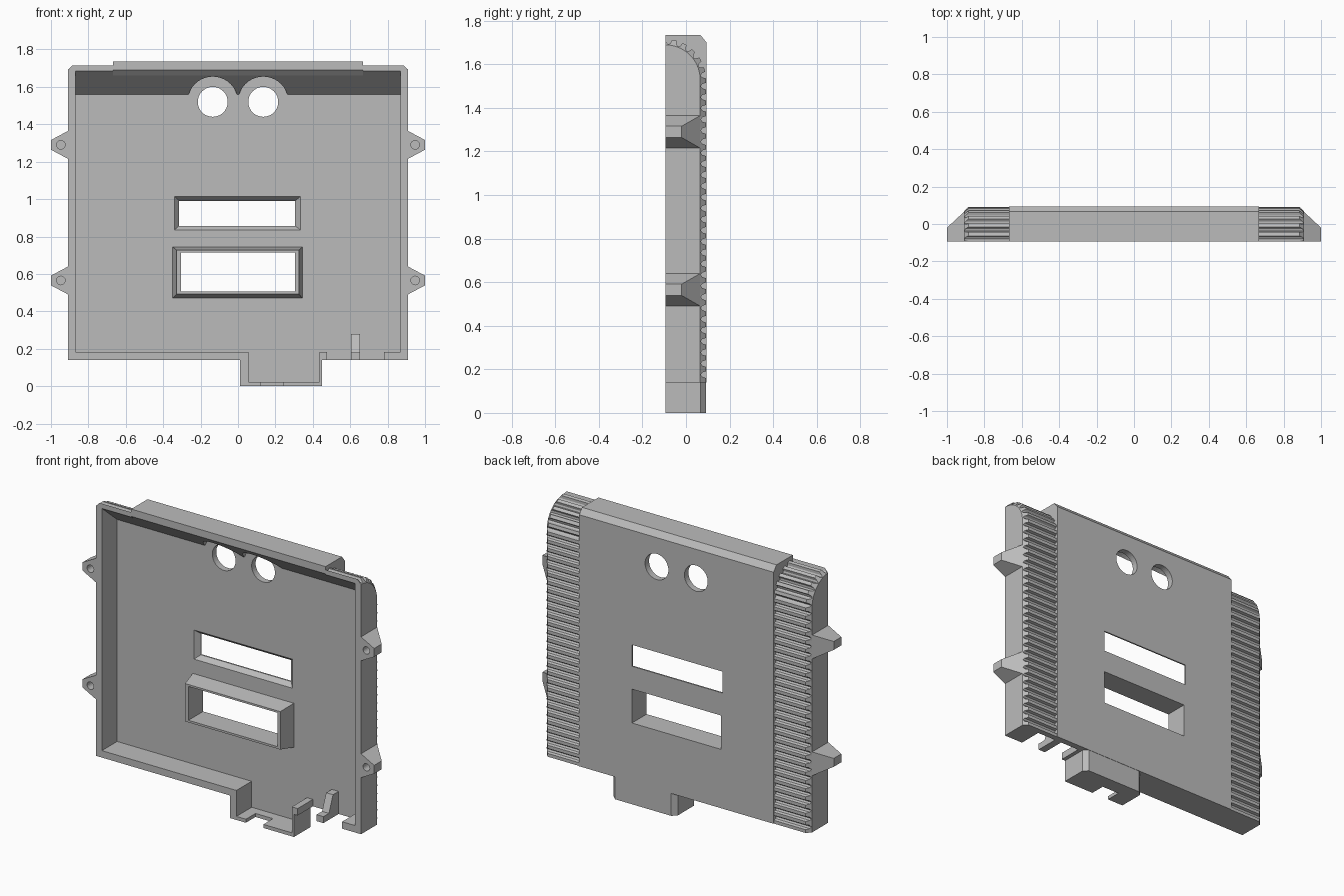
import bpy, bmesh, math
from mathutils import Vector

if "Cube" in bpy.data.objects:
    bpy.data.objects.remove(bpy.data.objects["Cube"], do_unlink=True)

grey = bpy.data.materials.new("light grey plastic")
grey.use_nodes = True
grey.diffuse_color = (0.5, 0.5, 0.5, 1)
grey.node_tree.nodes["Principled BSDF"].inputs["Base Color"].default_value = (0.5, 0.5, 0.5, 1)

FRONT, BACK, FLOOR = -0.094, 0.094, 0.055
CUT = FRONT - 0.02
BOTTOM = 0.14


def loft(name, rings, ring_closed=False):
    """Join equal-sized rings of points; cap the ends unless they form a loop."""
    bm = bmesh.new()
    rows = [[bm.verts.new(p) for p in ring] for ring in rings]
    n = len(rows[0])
    pairs = list(zip(rows, rows[1:]))
    if ring_closed:
        pairs.append((rows[-1], rows[0]))
    else:
        bm.faces.new(rows[0])
        bm.faces.new(rows[-1])
    for a, b in pairs:
        for i in range(n):
            j = (i + 1) % n
            bm.faces.new((a[i], a[j], b[j], b[i]))
    bmesh.ops.recalc_face_normals(bm, faces=bm.faces)
    mesh = bpy.data.meshes.new(name)
    bm.to_mesh(mesh)
    bm.free()
    mesh.materials.append(grey)
    obj = bpy.data.objects.new(name, mesh)
    bpy.context.scene.collection.objects.link(obj)
    return obj


def prism(name, yz, x0, x1):
    return loft(name, [[(x, y, z) for y, z in yz] for x in (x0, x1)])


def rect(x0, x1, z0, z1, y):
    return [(x0, y, z0), (x1, y, z0), (x1, y, z1), (x0, y, z1)]


def box(x0, x1, z0, z1, y0, y1, name="cutter"):
    return loft(name, [rect(x0, x1, z0, z1, y) for y in (y0, y1)])


def cylinder(x, z, r, y0, y1, sides=40):
    angles = [2 * math.pi * i / sides for i in range(sides)]
    return loft("cutter", [[(x + r * math.cos(a), y, z + r * math.sin(a)) for a in angles]
                           for y in (y0, y1)])


def combine(target, other, operation):
    other.hide_render = True
    mod = target.modifiers.new("bool", "BOOLEAN")
    mod.operation, mod.solver, mod.object = operation, "EXACT", other
    bpy.context.view_layer.objects.active = target
    bpy.ops.object.modifier_apply(modifier=mod.name)
    bpy.data.objects.remove(other, do_unlink=True)


# Ribbed grip profile: straight back rolling over into a rounded top
RADIUS, STRAIGHT = 0.185, 1.39
RIBS = 33
LENGTH = STRAIGHT + RADIUS * math.pi / 2


def back_point(s, depth):
    if s < STRAIGHT:
        return (FRONT + RADIUS - depth, BOTTOM + s)
    a = (s - STRAIGHT) / RADIUS
    r = RADIUS - depth
    return (FRONT + r * math.cos(a), BOTTOM + STRAIGHT + r * math.sin(a))


groove = [(0, 0), (0.4, 0), (0.5, 0.016), (0.7, 0.023), (0.9, 0.016)]
path = [((i + t) * LENGTH / RIBS, d) for i in range(RIBS) for t, d in groove]
path.append((LENGTH, 0))


def grip(side):
    corner = (FRONT, BOTTOM)
    ribbed = [back_point(s, d) for s, d in path] + [corner]
    plain = [back_point(s, 0.026) for s, d in path] + [corner]
    depths = [d for s, d in path] + [0]
    return loft("grip", [
        [(side * 0.6, y, z) for y, z in ribbed],
        [(side * (0.885 + d), y, z) for (y, z), d in zip(ribbed, depths)],
        [(side * 0.91, y, z) for y, z in plain]])


# Centre panel with a chamfered top back edge
shell = prism("case_shell", [(FRONT, BOTTOM), (BACK, BOTTOM), (BACK, 1.7),
                             (0.066, 1.735), (FRONT, 1.735)], -0.667, 0.667)
for side in (-1, 1):
    combine(shell, grip(side), "UNION")

# Port housing below the bottom wall
port = [(0.01, FRONT), (0.01, 0.066), (0.037, 0.092), (0.423, 0.092), (0.45, 0.066), (0.45, FRONT)]
combine(shell, loft("port", [[(x, y, z) for x, y in port] for z in (0, 0.17)]), "UNION")

# Tapered screw ears
for side in (-1, 1):
    for zc in (0.565, 1.29):
        rings = []
        for x, half, y in ((0.88, 0.09, 0.088), (0.91, 0.074, 0.064), (1.0, 0.026, -0.02)):
            rings.append([(side * x, FRONT, zc - half), (side * x, y, zc - half),
                          (side * x, y, zc + half), (side * x, FRONT, zc + half)])
        # keep the hidden root inside the side wall
        rings[0] = [(side * 0.88, y, z) for _, y, z in rings[1]]
        combine(shell, loft("ear", rings), "UNION")
        combine(shell, cylinder(side * 0.947, zc, 0.023, CUT, -0.04, 20), "DIFFERENCE")


# Hollow interior with a sloping ceiling, stepped at the centre panel
def cavity(x0, x1, front_z, back_z):
    slope = (front_z - back_z) / (FLOOR - FRONT)
    lip = front_z + slope * (FRONT - CUT)
    return prism("cutter", [(CUT, 0.183), (FLOOR, 0.183), (FLOOR, back_z), (CUT, lip)], x0, x1)


combine(shell, cavity(-0.868, 0.868, 1.685, 1.56), "DIFFERENCE")
combine(shell, cavity(-0.667, 0.667, 1.69, 1.54), "DIFFERENCE")

# Twin round openings with wider clearance in the ceiling
for x in (-0.135, 0.135):
    combine(shell, cylinder(x, 1.52, 0.135, CUT, FLOOR), "DIFFERENCE")
    combine(shell, cylinder(x, 1.52, 0.08, CUT, 0.2), "DIFFERENCE")

# Upper window with bevelled inner edge, lower window, port pocket and wall gaps
combine(shell, loft("cutter", [rect(-0.34, 0.335, 0.835, 1.015, FLOOR - 0.01),
                               rect(-0.34, 0.335, 0.835, 1.015, FLOOR),
                               rect(-0.315, 0.305, 0.857, 0.99, 0.085),
                               rect(-0.315, 0.305, 0.857, 0.99, 0.12)]), "DIFFERENCE")
combine(shell, box(-0.305, 0.305, 0.505, 0.715, CUT, 0.2), "DIFFERENCE")
combine(shell, box(0.055, 0.435, 0.022, 0.2, CUT, FLOOR), "DIFFERENCE")
combine(shell, box(0.12, 0.24, -0.05, 0.05, CUT, 0.0), "DIFFERENCE")
combine(shell, box(0.475, 0.78, 0.1, 0.2, CUT, FLOOR), "DIFFERENCE")

# Raised frame around the lower window
outer = (-0.35, 0.345, 0.47, 0.745)
rim = (-0.328, 0.325, 0.492, 0.727)
inner = (-0.305, 0.305, 0.505, 0.715)
loft("window_frame", [rect(*outer, FLOOR + 0.004), rect(*rim, -0.05),
                      rect(*inner, -0.05), rect(*inner, FLOOR + 0.004)], True)

# Small wedge-shaped catch in the bottom wall
prism("bottom_catch", [(FLOOR + 0.005, BOTTOM), (FRONT, BOTTOM), (FRONT, 0.18),
                       (-0.04, 0.18), (0.0, 0.28), (FLOOR + 0.005, 0.28)], 0.605, 0.652)
